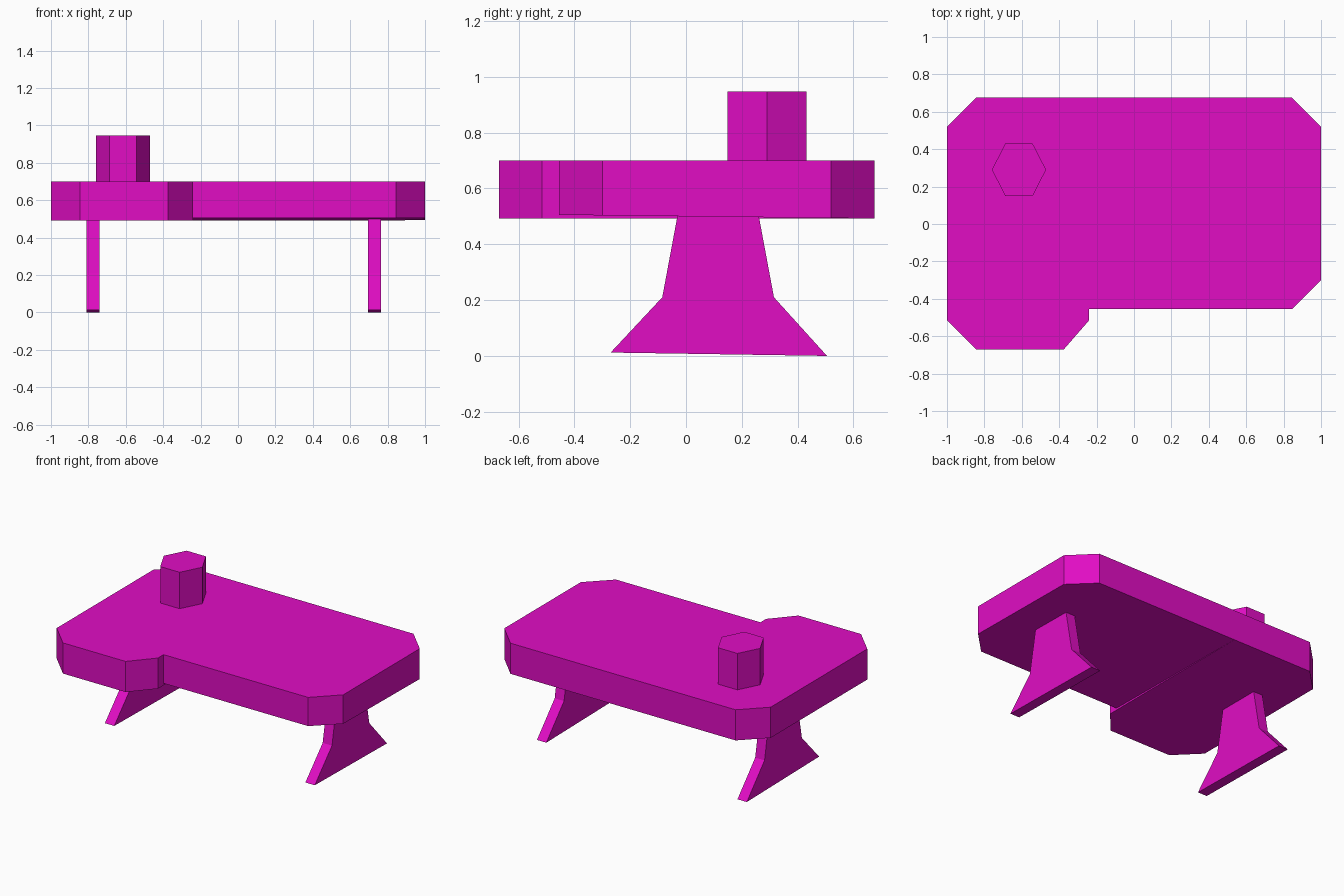
import bpy, bmesh, math
from mathutils import Vector

cube = bpy.data.objects.get("Cube")
if cube:
    bpy.data.objects.remove(cube, do_unlink=True)

# Single flat colour
magenta = bpy.data.materials.new("magenta")
magenta.use_nodes = True
colour = (0.75, 0.004, 0.55, 1)
magenta.diffuse_color = colour
magenta.node_tree.nodes["Principled BSDF"].inputs["Base Color"].default_value = colour


def prism(name, points, direction):
    """Extrude a closed flat outline along a direction into a solid."""
    bm = bmesh.new()
    face = bm.faces.new([bm.verts.new(p) for p in points])
    extruded = bmesh.ops.extrude_face_region(bm, geom=[face])["geom"]
    moved = [v for v in extruded if isinstance(v, bmesh.types.BMVert)]
    bmesh.ops.translate(bm, verts=moved, vec=Vector(direction))
    bmesh.ops.recalc_face_normals(bm, faces=bm.faces)
    mesh = bpy.data.meshes.new(name)
    bm.to_mesh(mesh)
    bm.free()
    mesh.materials.append(magenta)
    obj = bpy.data.objects.new(name, mesh)
    bpy.context.collection.objects.link(obj)
    return obj


# Table top: chamfered slab with a wing at the front right
BOTTOM, TOP = 0.492, 0.70
outline = [(-1, -0.515), (-0.845, -0.67), (-0.375, -0.67), (-0.24, -0.515),
           (-0.24, -0.455), (0.845, -0.455), (1, -0.30), (1, 0.52),
           (0.845, 0.675), (-0.845, 0.675), (-1, 0.52)]
table_top = prism("table_top", [(x, y, BOTTOM) for x, y in outline],
                  (0, 0, TOP - BOTTOM))

# Slight slope under the main span, cut with a thin wedge
wedge = prism("underside_cutter",
              [(-0.24, -0.6, 0.4), (-0.24, 0.675, 0.4),
               (-0.24, 0.675, BOTTOM), (-0.24, -0.6, 0.507)], (1.4, 0, 0))
wedge.hide_render = True
wedge.hide_viewport = True
cut = table_top.modifiers.new("underside_slope", "BOOLEAN")
cut.operation = "DIFFERENCE"
cut.solver = "EXACT"
cut.object = wedge

# Flared plank legs
leg_profile = [(-0.27, 0.012), (0.505, 0), (0.315, 0.21),
               (0.26, 0.505), (-0.03, 0.505), (-0.085, 0.21)]
for name, x in (("right_leg", -0.81), ("left_leg", 0.695)):
    prism(name, [(x, y, z) for y, z in leg_profile], (0.07, 0, 0))

# Hexagonal post on the table
hexagon = [(-0.615 + 0.145 * math.cos(math.tau * i / 6),
            0.29 + 0.163 * math.sin(math.tau * i / 6), TOP) for i in range(6)]
prism("hexagonal_post", hexagon, (0, 0, 0.247))
